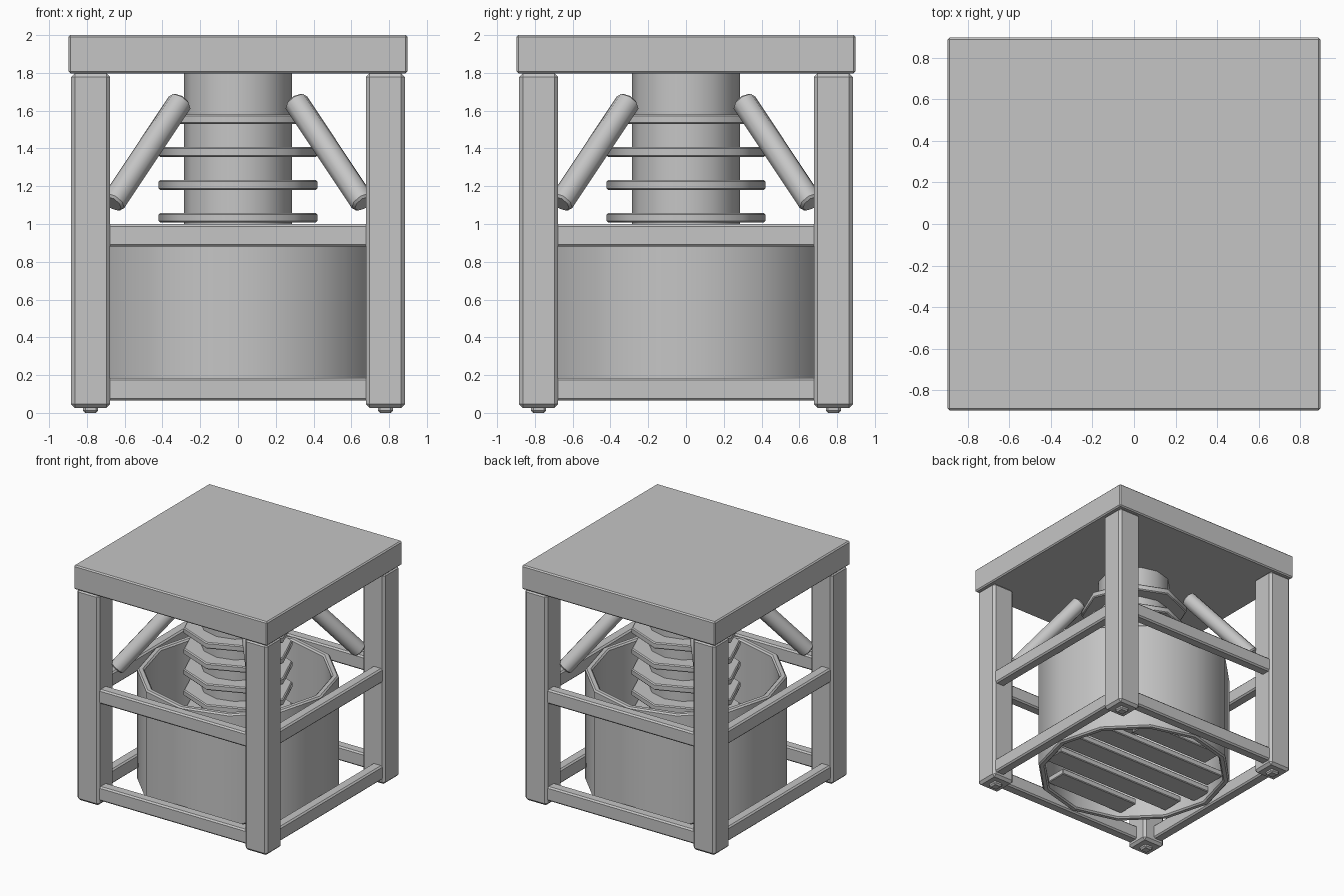
import bpy, bmesh, math
from mathutils import Vector

if "Cube" in bpy.data.objects:
    bpy.data.objects.remove(bpy.data.objects["Cube"])

grey = bpy.data.materials.new("plain grey")
grey.diffuse_color = (0.56, 0.56, 0.56, 1)
grey.use_nodes = True
grey.node_tree.nodes["Principled BSDF"].inputs["Base Color"].default_value = grey.diffuse_color


def finish(ob, name, bevel):
    """Name, colour, bevel and shade a part."""
    ob.name = name
    ob.data.materials.append(grey)
    if bevel:
        mod = ob.modifiers.new("edge", 'BEVEL')
        mod.width = bevel
        mod.segments = 1
        mod.limit_method = 'ANGLE'
        mod.angle_limit = math.radians(50)
    return ob


def box(name, centre, size, bevel=0.01):
    bpy.ops.mesh.primitive_cube_add(size=1, location=centre)
    ob = bpy.context.object
    ob.scale = size
    bpy.ops.object.transform_apply(location=False, rotation=False, scale=True)
    return finish(ob, name, bevel)


def rod(name, a, b, radius, sides, bevel=0.0):
    """Cylinder running from point a to point b."""
    a, b = Vector(a), Vector(b)
    bpy.ops.mesh.primitive_cylinder_add(vertices=sides, radius=radius, depth=(b - a).length,
                                        location=(a + b) / 2)
    ob = bpy.context.object
    ob.rotation_euler = (b - a).to_track_quat('Z', 'Y').to_euler()
    bpy.ops.object.shade_smooth_by_angle(angle=math.radians(48))
    return finish(ob, name, bevel)


def lathe(name, profile, sides):
    """Closed ring made by turning a closed (radius, height) profile."""
    bm = bmesh.new()
    loops = [[bm.verts.new((r * math.cos(2 * math.pi * i / sides),
                            r * math.sin(2 * math.pi * i / sides), z))
              for r, z in profile] for i in range(sides)]
    n = len(profile)
    for i in range(sides):
        p, q = loops[i], loops[(i + 1) % sides]
        for j in range(n):
            k = (j + 1) % n
            bm.faces.new((p[j], q[j], q[k], p[k]))
    bmesh.ops.recalc_face_normals(bm, faces=bm.faces)
    me = bpy.data.meshes.new(name)
    bm.to_mesh(me)
    bm.free()
    ob = bpy.data.objects.new(name, me)
    bpy.context.collection.objects.link(ob)
    bpy.ops.object.select_all(action='DESELECT')
    bpy.context.view_layer.objects.active = ob
    ob.select_set(True)
    bpy.ops.object.shade_smooth_by_angle(angle=math.radians(40))
    return finish(ob, name, 0)


# Top slab
box("top_slab", (0, 0, 1.899), (1.796, 1.796, 0.202), 0.01)

# Legs, feet and diagonal struts at the four corners
P = 0.78
for sx in (-1, 1):
    for sy in (-1, 1):
        box("leg", (sx * P, sy * P, 0.912), (0.207, 0.207, 1.772), 0.02)
        box("foot", (sx * P, sy * P, 0.025), (0.08, 0.08, 0.05), 0.012)
        rod("strut", (sx * 0.665, sy * 0.665, 1.108), (sx * 0.303, sy * 0.303, 1.652),
            0.066, 8, 0.012)

# Lower and upper rails, set towards the outside of the legs
Q = 0.82
for z in (0.125, 0.94):
    for s in (-1, 1):
        box("rail", (0, s * Q, z), (1.40, 0.09, 0.12), 0.012)
        box("rail", (s * Q, 0, z), (0.09, 1.40, 0.12), 0.012)

# Open drum with chamfered rims
R, T, B, H, c = 0.77, 0.055, 0.067, 1.0, 0.012
lathe("drum", [(R - c, B), (R, B + c), (R, H - c), (R - c, H),
               (R - T + c, H), (R - T, H - c), (R - T, B + c), (R - T + c, B)], 12)

# Floor slats spanning the drum
for i in range(-2, 3):
    y = i * 0.26
    reach = math.sqrt(0.71 ** 2 - (abs(y) + 0.08) ** 2)
    box("floor_slat", (0, y, 0.14), (2 * reach, 0.19, 0.05), 0.006)

# Central column with evenly spaced collars
rod("column", (0, 0, 0.6), (0, 0, 1.81), 0.286, 12)
for i in range(6):
    z = 1.555 - 0.174 * i
    rod("collar", (0, 0, z - 0.026), (0, 0, z + 0.026), 0.42, 8, 0.008)
